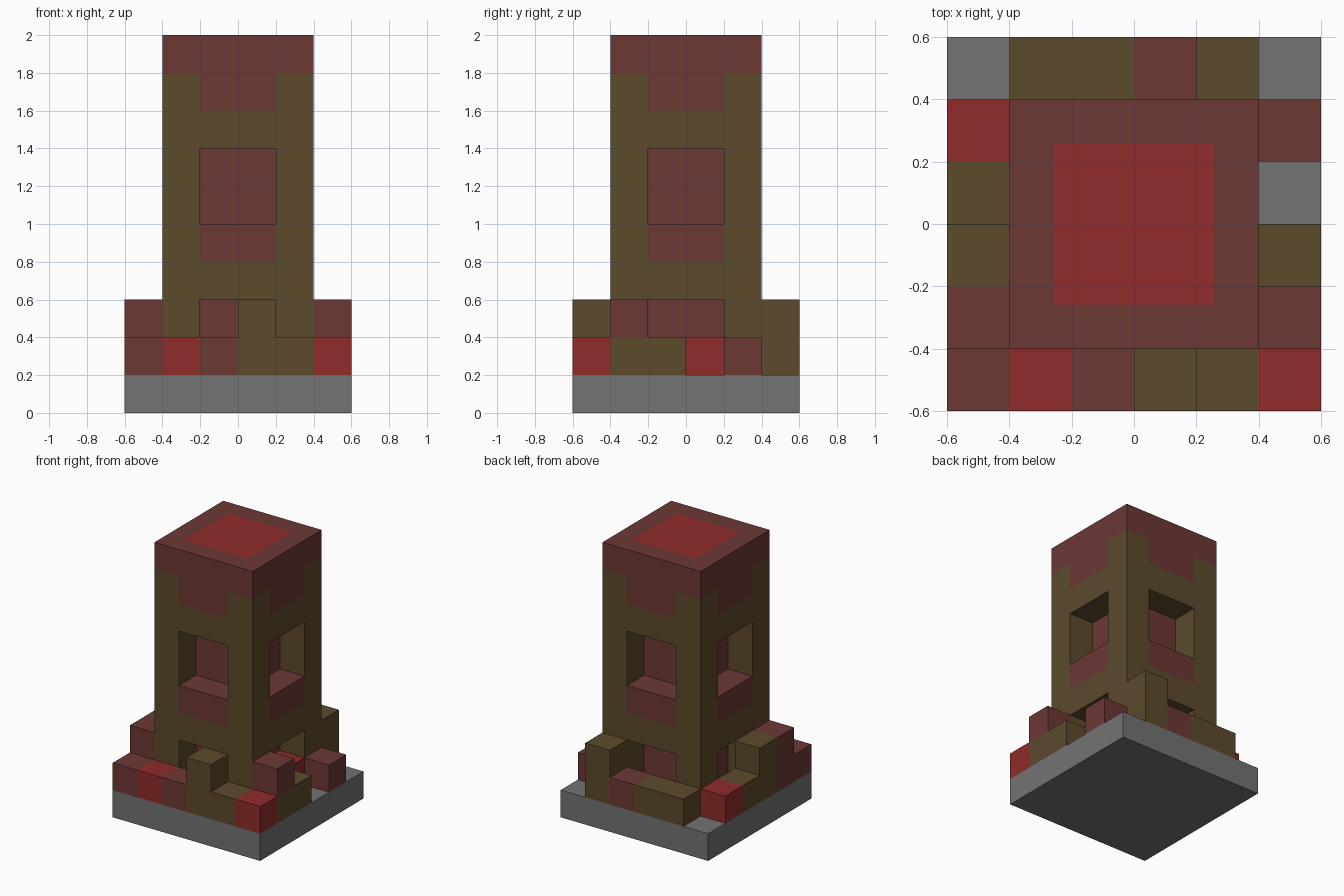
import bpy
import bmesh
from mathutils import Matrix, Vector

default = bpy.data.objects.get("Cube")
if default:
    bpy.data.objects.remove(default, do_unlink=True)

UNIT = 0.2  # edge of one building block


def make_material(name, rgb):
    mat = bpy.data.materials.new(name)
    mat.use_nodes = True
    colour = (*[(c / 255 / 1.055 + 0.0521) ** 2.4 for c in rgb], 1)
    mat.diffuse_color = colour
    mat.node_tree.nodes["Principled BSDF"].inputs["Base Color"].default_value = colour
    return mat


stone = make_material("grey stone", (115, 115, 115))
brick = make_material("maroon brick", (108, 56, 53))
wood = make_material("olive wood", (92, 74, 44))
red = make_material("bright red", (144, 43, 43))


def block(name, low, high, mat, turn=0):
    """Box between two grid corners (x, y from the centre), turned by quarter turns."""
    low, high = Vector(low) * UNIT, Vector(high) * UNIT
    bm = bmesh.new()
    bmesh.ops.create_cube(bm, size=1)
    bmesh.ops.scale(bm, vec=high - low, verts=bm.verts)
    bmesh.ops.translate(bm, vec=(low + high) / 2, verts=bm.verts)
    bmesh.ops.rotate(bm, verts=bm.verts, matrix=Matrix.Rotation(turn * 1.5707963, 3, 'Z'))
    mesh = bpy.data.meshes.new(name)
    bm.to_mesh(mesh)
    bm.free()
    mesh.materials.append(mat)
    obj = bpy.data.objects.new(name, mesh)
    bpy.context.collection.objects.link(obj)
    return obj


# Base slab and solid tower core
block("base_slab", (-3, -3, 0), (3, 3, 1), stone)
block("tower_core", (-1, -1, 1), (1, 1, 9), brick)

# Each side: corner post, door lintel, window sill, window head and frieze
for turn, side in enumerate(("front", "left", "back", "right")):
    block(side + "_corner_post", (-2, -2, 1), (-1, -1, 9), wood, turn)
    for part, z, mat in (("door_lintel", 3, wood), ("window_sill", 4, brick),
                         ("window_head", 7, wood), ("frieze", 8, brick)):
        block(side + "_" + part, (-1, -2, z), (1, -1, z + 1), mat, turn)

# Roof cap with a red square inset in its top
cap = block("roof_cap", (-2, -2, 9), (2, 2, 10), brick)
cap.data.materials.append(red)
bm = bmesh.new()
bm.from_mesh(cap.data)
bm.normal_update()
top = [f for f in bm.faces if f.normal.z > 0.9]
bmesh.ops.inset_individual(bm, faces=top, thickness=UNIT)
for face in top:
    face.material_index = 1
bm.to_mesh(cap.data)
bm.free()

# Rubble around the foot: letters give the colour, spaces are gaps
COLOURS = {"b": brick, "w": wood, "r": red}
RUBBLE = {  # layer: rows from front to back, each from -x to +x
    1: ("brbwwr", "b    w", "w    w", "w   r ", "r    b", " wwbw "),
    2: ("   w  ", "b    b", "w     ", "      ", "      ", "    w "),
}
for z, rows in RUBBLE.items():
    for y, row in enumerate(rows, -3):
        for x, letter in enumerate(row, -3):
            if letter in COLOURS:
                block("rubble_block", (x, y, z), (x + 1, y + 1, z + 1), COLOURS[letter])
